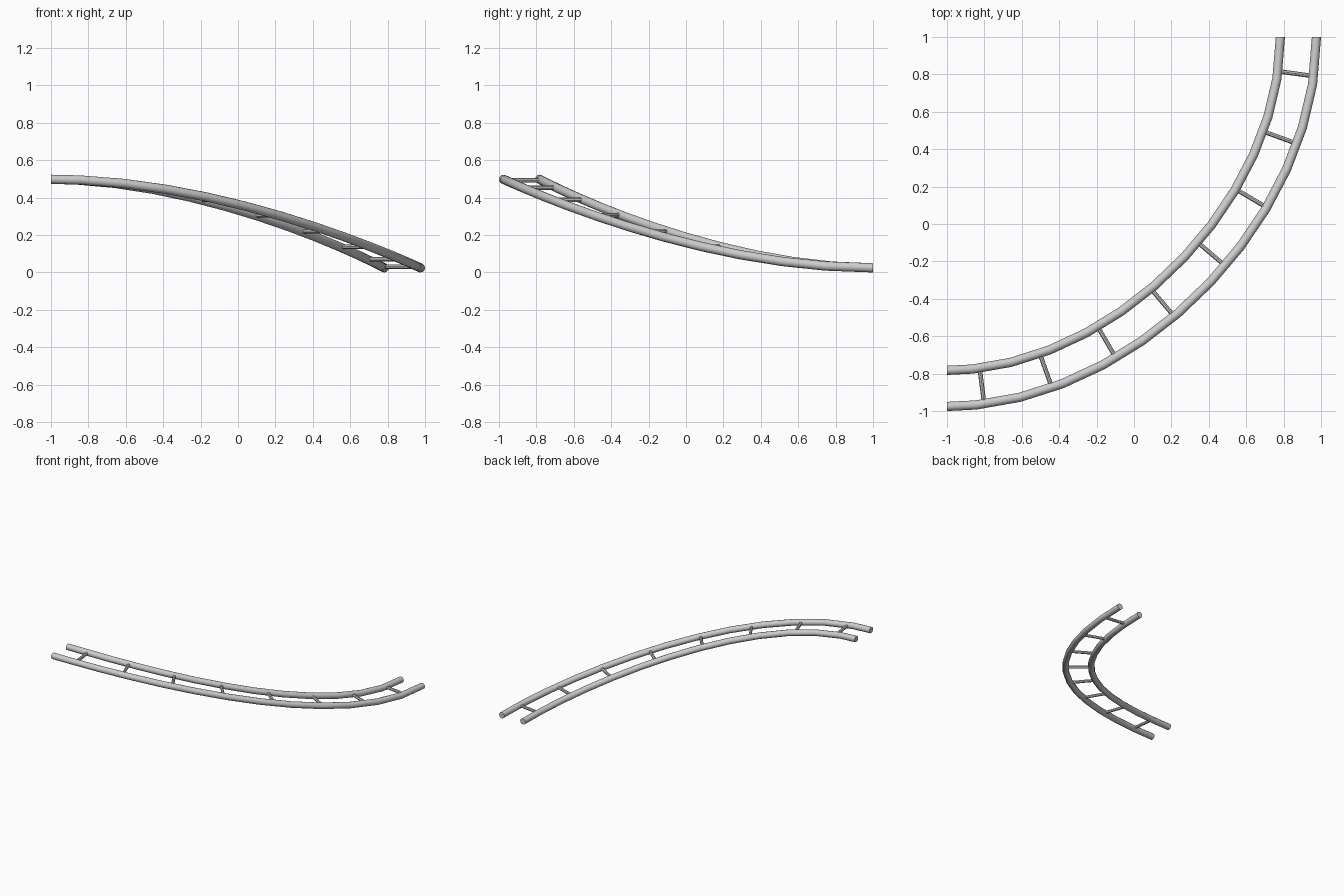
import bpy, bmesh, math
from mathutils import Vector

if "Cube" in bpy.data.objects:
    bpy.data.objects.remove(bpy.data.objects["Cube"])

SPAN, TOP, BOTTOM = 1.879, 0.498, 0.0245
RAIL_R, RUNG_R, HALF_GAUGE = 0.0245, 0.012, 0.0965
UP = Vector((0, 0, 1))


def path(t):
    """Cubic quarter turn that drops smoothly: point, tangent, sideways normal."""
    s = 1 - t
    p = Vector((-1 + SPAN * (1.5 * t - 0.5 * t**3),
                1 - SPAN * (1.5 * s - 0.5 * s**3),
                TOP - (TOP - BOTTOM) * (3 * t * t - 2 * t**3)))
    d = Vector((SPAN * 1.5 * (1 - t * t), SPAN * 1.5 * (1 - s * s),
                -(TOP - BOTTOM) * 6 * t * s)).normalized()
    return p, d, d.cross(UP).normalized()


def tube(bm, frames, radius, sides):
    """Sweep a capped round section through (centre, axis_a, axis_b) frames."""
    rings = []
    for c, a, b in frames:
        rings.append([bm.verts.new(c + radius * (a * math.cos(k) + b * math.sin(k)))
                      for k in (2 * math.pi * i / sides for i in range(sides))])
    for r0, r1 in zip(rings, rings[1:]):
        for i in range(sides):
            j = (i + 1) % sides
            bm.faces.new((r0[i], r0[j], r1[j], r1[i]))
    bm.faces.new(rings[0][::-1])
    bm.faces.new(rings[-1])


def finish(bm, name):
    bmesh.ops.recalc_face_normals(bm, faces=bm.faces)
    me = bpy.data.meshes.new(name)
    bm.to_mesh(me)
    bm.free()
    ob = bpy.data.objects.new(name, me)
    bpy.context.collection.objects.link(ob)
    bpy.ops.object.select_all(action='DESELECT')
    ob.select_set(True)
    bpy.context.view_layer.objects.active = ob
    bpy.ops.object.shade_smooth_by_angle(angle=math.radians(35))


# two parallel rails
steps = [0] + [0.052 + 0.0785 * i for i in range(12)] + [1]
for name, side in (("outer_rail", 1), ("inner_rail", -1)):
    bm = bmesh.new()
    frames = []
    for t in steps:
        p, d, n = path(t)
        frames.append((p + n * HALF_GAUGE * side, n, n.cross(d)))
    tube(bm, frames, RAIL_R, 12)
    finish(bm, name)

# eight cross ties between the rails
bm = bmesh.new()
for i in range(8):
    p, d, n = path(0.0664 + 0.1234 * i)
    b = n.cross(d)
    tube(bm, [(p - n * HALF_GAUGE, d, b), (p + n * HALF_GAUGE, d, b)], RUNG_R, 8)
finish(bm, "cross_ties")
